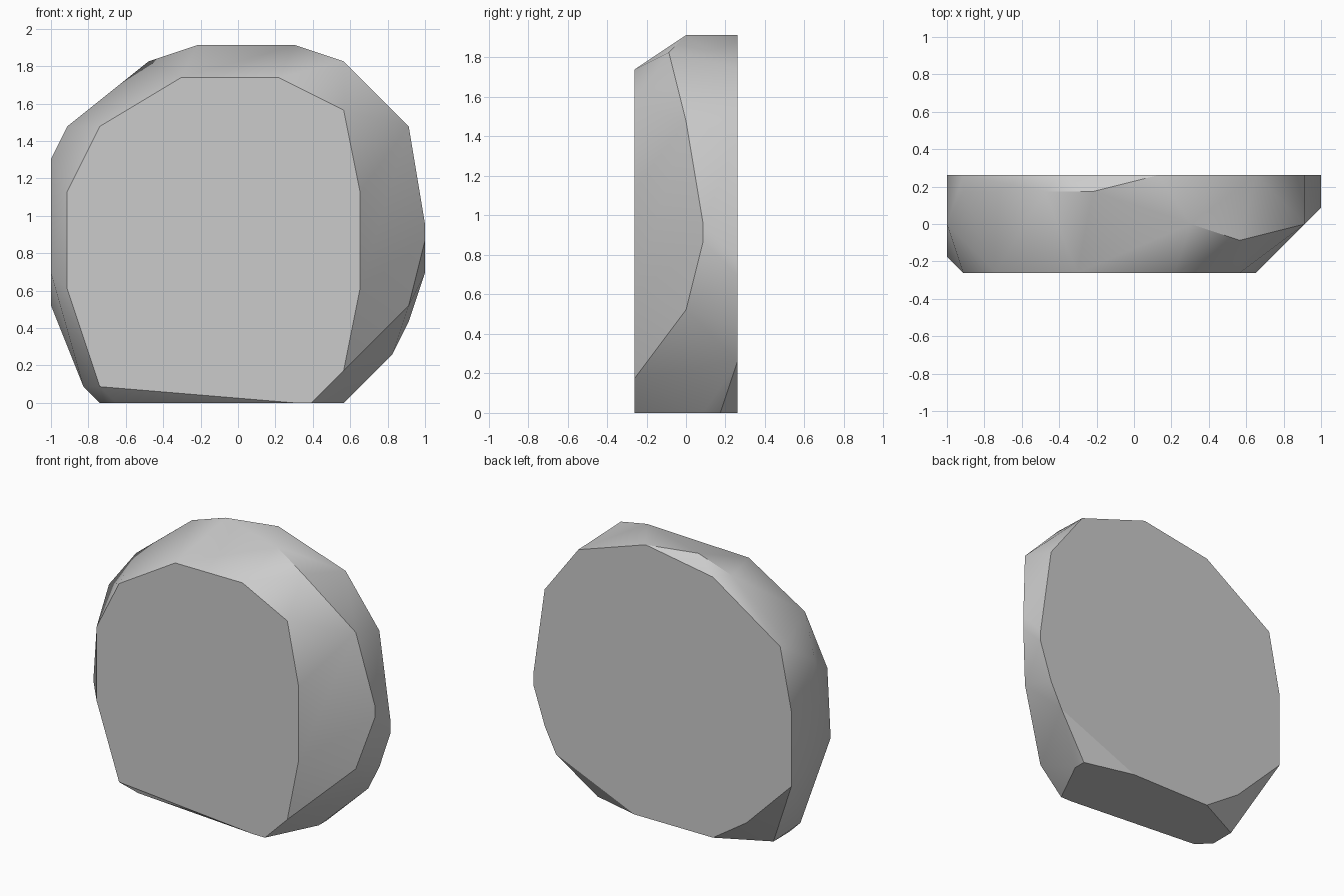
import bpy, bmesh, math

cube = bpy.data.objects.get("Cube")
if cube:
    bpy.data.objects.remove(cube, do_unlink=True)

# The boulder's corners sit on a lattice: 23 cells wide, 6 deep, 22 high
WIDTH, DEPTH = 23, 6
CELL = 2 / WIDTH


def lattice_point(x, y, z):
    return ((x - WIDTH / 2) * CELL, (y - DEPTH / 2) * CELL, z * CELL)


# Outlines of the flat front and back faces (x, z)
front_outline = [(3, 1), (15, 0), (16, 0), (18, 2), (19, 7), (19, 13),
                 (18, 18), (14, 20), (8, 20), (3, 17), (1, 13), (1, 7)]
back_outline = [(4, 2), (7, 0), (14, 0), (21, 3), (22, 5), (23, 8), (23, 9),
                (22, 16), (19, 20), (13, 22), (7, 21), (1, 17), (0, 12), (0, 6)]

# Corners between the two faces (x, y, z)
top_corners = [(15, 3, 22), (9, 5, 22), (6, 5, 21), (18, 2, 21)]
side_corners = [(22, 3, 17), (23, 4, 11), (23, 4, 10), (22, 3, 6),
                (1, 5, 17), (0, 3, 15), (0, 1, 8), (2, 2, 1)]
base_corners = [(18, 5, 0), (18, 4, 0), (4, 1, 0), (3, 2, 0), (3, 4, 0)]

corners = [(x, 0, z) for x, z in front_outline]
corners += [(x, DEPTH, z) for x, z in back_outline]
corners += top_corners + side_corners + base_corners

# Wrap the corners in a convex skin and merge coplanar triangles
bm = bmesh.new()
for corner in corners:
    bm.verts.new(lattice_point(*corner))
bmesh.ops.convex_hull(bm, input=bm.verts[:])
loose = [v for v in bm.verts if not v.link_faces]
bmesh.ops.delete(bm, geom=loose, context='VERTS')
bmesh.ops.dissolve_limit(bm, angle_limit=math.radians(0.5),
                         verts=bm.verts[:], edges=bm.edges[:])
bmesh.ops.recalc_face_normals(bm, faces=bm.faces[:])
mesh = bpy.data.meshes.new("boulder")
bm.to_mesh(mesh)
bm.free()

# Plain grey stone
stone = bpy.data.materials.new("grey_stone")
stone.use_nodes = True
colour = (0.6, 0.6, 0.6, 1)
stone.diffuse_color = colour
stone.node_tree.nodes["Principled BSDF"].inputs["Base Color"].default_value = colour
mesh.materials.append(stone)

boulder = bpy.data.objects.new("boulder", mesh)
bpy.context.collection.objects.link(boulder)

# Soft sides, crisp rims around the flat faces
bpy.ops.object.select_all(action='DESELECT')
boulder.select_set(True)
bpy.context.view_layer.objects.active = boulder
bpy.ops.object.shade_smooth_by_angle(angle=math.radians(30))
